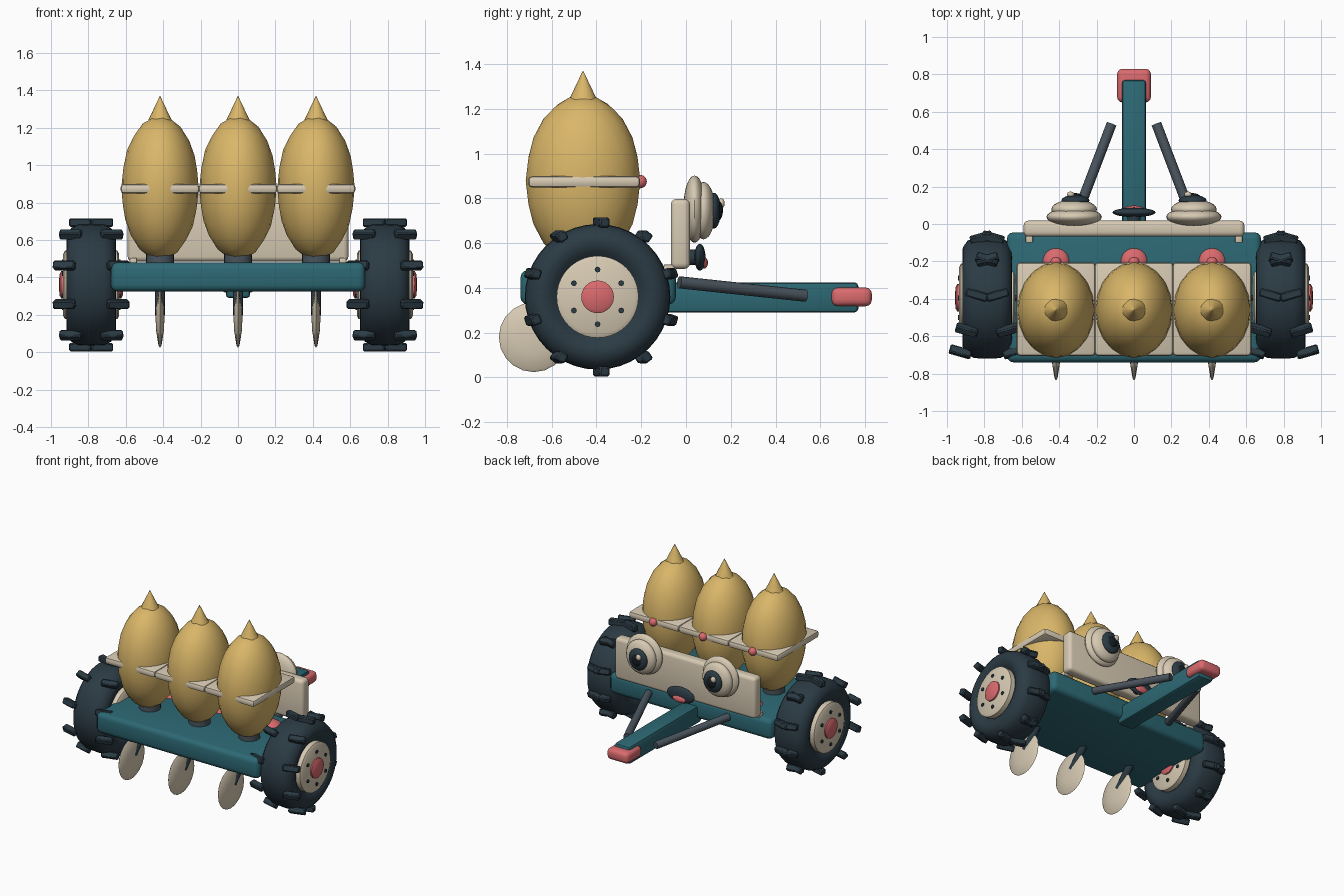
import bpy, bmesh
from math import radians, pi, cos, sin
from mathutils import Matrix, Vector

if "Cube" in bpy.data.objects:
    bpy.data.objects.remove(bpy.data.objects["Cube"])


def material(name, r, g, b):
    m = bpy.data.materials.new(name)
    m.use_nodes = True
    m.diffuse_color = (r, g, b, 1)
    m.node_tree.nodes["Principled BSDF"].inputs["Base Color"].default_value = (r, g, b, 1)
    return m


TEAL = material("teal paint", 0.026, 0.14, 0.175)
GOLD = material("golden yellow", 0.70, 0.47, 0.14)
CREAM = material("cream", 0.68, 0.59, 0.45)
PINK = material("coral pink", 0.70, 0.145, 0.155)
RUBBER = material("dark slate rubber", 0.024, 0.043, 0.058)
STEEL = material("grey steel", 0.068, 0.088, 0.11)
BLACK = material("pupil black", 0.008, 0.012, 0.016)


def finish(name, bm, mat, smooth=40):
    """Turn a bmesh into a shaded object."""
    bmesh.ops.recalc_face_normals(bm, faces=bm.faces)
    mesh = bpy.data.meshes.new(name)
    bm.to_mesh(mesh)
    bm.free()
    mesh.materials.append(mat)
    ob = bpy.data.objects.new(name, mesh)
    bpy.context.scene.collection.objects.link(ob)
    if smooth:
        bpy.ops.object.select_all(action='DESELECT')
        ob.select_set(True)
        bpy.context.view_layer.objects.active = ob
        bpy.ops.object.shade_smooth_by_angle(angle=radians(smooth))
    return ob


def box(name, lo, hi, mat, bevel=0.02, segments=2):
    lo, hi = Vector(lo), Vector(hi)
    bm = bmesh.new()
    bmesh.ops.create_cube(bm, size=1, matrix=Matrix.Translation((lo + hi) / 2)
                          @ Matrix.Diagonal((*(hi - lo), 1)))
    if bevel:
        bmesh.ops.bevel(bm, geom=bm.edges[:], offset=bevel, segments=segments,
                        profile=0.5, affect='EDGES')
    return finish(name, bm, mat)


def ball(name, centre, radii, mat, ico=0):
    bm = bmesh.new()
    m = Matrix.Translation(centre) @ Matrix.Diagonal((*radii, 1))
    if ico:
        bmesh.ops.create_icosphere(bm, subdivisions=ico, radius=1, matrix=m)
    else:
        bmesh.ops.create_uvsphere(bm, u_segments=24, v_segments=14, radius=1, matrix=m)
    return finish(name, bm, mat)


def rod(name, a, b, r1, mat, r2=None, sides=12):
    a, b = Vector(a), Vector(b)
    turn = (b - a).to_track_quat('Z', 'Y').to_matrix().to_4x4()
    bm = bmesh.new()
    bmesh.ops.create_cone(bm, cap_ends=True, segments=sides, radius1=r1,
                          radius2=r1 if r2 is None else r2, depth=(b - a).length,
                          matrix=Matrix.Translation((a + b) / 2) @ turn)
    return finish(name, bm, mat)


def lathe_x(name, profile, centre, mat, steps=40):
    """Spin a closed (offset, radius) profile around the x axis."""
    bm = bmesh.new()
    verts = [bm.verts.new((x, 0, r)) for x, r in profile]
    edges = [bm.edges.new((v, verts[(i + 1) % len(verts)])) for i, v in enumerate(verts)]
    bmesh.ops.spin(bm, geom=verts + edges, cent=(0, 0, 0), axis=(1, 0, 0),
                   angle=2 * pi, steps=steps, use_merge=True)
    bmesh.ops.remove_doubles(bm, verts=bm.verts, dist=0.0001)
    bmesh.ops.translate(bm, verts=bm.verts, vec=centre)
    return finish(name, bm, mat)


# Frame, tongue and hitch
box("frame", (-0.68, -0.74, 0.325), (0.68, -0.045, 0.48), TEAL, 0.035, 3)
box("tongue", (-0.065, -0.1, 0.29), (0.065, 0.77, 0.425), TEAL, 0.018)
box("hitch", (-0.09, 0.65, 0.318), (0.09, 0.83, 0.402), PINK, 0.028, 3)
for side, s in (("left", 1), ("right", -1)):
    rod(side + "_strut", (s * 0.335, -0.03, 0.425), (s * 0.12, 0.535, 0.365), 0.027, STEEL)

# Wheels
half = [(0.0, 0.325), (0.07, 0.322), (0.105, 0.305), (0.13, 0.27), (0.133, 0.235), (0.12, 0.205), (0.1, 0.18)]
tyre = half + [(-x, r) for x, r in reversed(half[1:])]
WY, WZ = -0.395, 0.36
for side, s in (("left", 1), ("right", -1)):
    c = Vector((s * 0.785, WY, WZ))
    lathe_x(side + "_tyre", tyre, c, RUBBER)
    rim = [(0.15, 0), (0.15, 0.165), (0.14, 0.183), (-0.14, 0.183), (-0.15, 0.165), (-0.15, 0)]
    lathe_x(side + "_rim", rim, c, CREAM)
    hub = [(0.172, 0), (0.17, 0.055), (0.16, 0.073), (-0.16, 0.073), (-0.17, 0.055), (-0.172, 0)]
    lathe_x(side + "_hub", hub, c, PINK, 24)
    for k in range(6):
        a = k * pi / 3
        p = c + Vector((0, 0.122 * sin(a), 0.122 * cos(a)))
        rod(f"{side}_bolt_{k + 1}", p - Vector((0.157, 0, 0)), p + Vector((0.157, 0, 0)), 0.013, RUBBER, sides=8)
    # Tread bars lean to form open chevrons
    bm = bmesh.new()
    for k in range(10):
        for lean in (1, -1):
            m = (Matrix.Translation(c) @ Matrix.Rotation(radians(16 * lean), 4, 'Z')
                 @ Matrix.Rotation(k * pi / 5, 4, 'X')
                 @ Matrix.Translation((lean * 0.058, 0, 0.333))
                 @ Matrix.Diagonal((0.12, 0.045, 0.045, 1)))
            bmesh.ops.create_cube(bm, size=1, matrix=m)
    bmesh.ops.bevel(bm, geom=bm.edges[:], offset=0.007, segments=1, affect='EDGES')
    finish(side + "_tread", bm, RUBBER)

# Seed hoppers with their belts, collars, knobs and furrow discs
for name, x in (("right", -0.417), ("middle", 0), ("left", 0.417)):
    ball(name + "_hopper", (x, -0.46, 0.878), (0.207, 0.256, 0.385), GOLD, ico=3)
    rod(name + "_hopper_tip", (x, -0.46, 1.225), (x, -0.46, 1.37), 0.07, GOLD, 0.001, 16)
    box(name + "_belt", (x - 0.21, -0.705, 0.848), (x + 0.21, -0.205, 0.9), CREAM, 0.018)
    ball(name + "_belt_stud", (x, -0.205, 0.875), (0.03, 0.03, 0.03), PINK)
    rod(name + "_collar", (x, -0.46, 0.46), (x, -0.46, 0.53), 0.075, STEEL, sides=20)
    ball(name + "_base_knob", (x, -0.2, 0.465), (0.075, 0.075, 0.045), PINK)
    disc = [(0.024, 0), (0.02, 0.07), (0.008, 0.145), (0, 0.156), (-0.008, 0.145), (-0.02, 0.07), (-0.024, 0)]
    lathe_x(name + "_furrow_disc", disc, (x, -0.68, 0.18), CREAM, 20)
    rod(name + "_disc_arm", (x, -0.52, 0.36), (x, -0.66, 0.2), 0.027, RUBBER)

# Face panel
box("face_panel", (-0.59, -0.068, 0.485), (0.59, 0.018, 0.797), CREAM, 0.025, 3)
for side, s in (("left", 1), ("right", -1)):
    box(side + "_panel_foot", (s * 0.56 - 0.02, -0.1, 0.47), (s * 0.56 + 0.02, -0.05, 0.505), CREAM, 0.006)

# Eyes: socket, eyeball, iris, pupil and glint
for side, s in (("left", 1), ("right", -1)):
    x = s * 0.32
    ball(side + "_eye_socket", (x, 0.038, 0.752), (0.148, 0.05, 0.15), CREAM)
    ball(side + "_eyeball", (x, 0.078, 0.745), (0.122, 0.053, 0.128), CREAM)
    ball(side + "_iris", (x * 0.98, 0.125, 0.745), (0.075, 0.03, 0.08), RUBBER)
    ball(side + "_pupil", (x * 0.98, 0.142, 0.745), (0.042, 0.023, 0.045), BLACK)
    ball(side + "_glint", (x * 0.98 - 0.025, 0.158, 0.778), (0.02, 0.015, 0.022), CREAM)

# Mouth and tongue tip
ball("mouth", (0, 0.062, 0.537), (0.115, 0.025, 0.06), RUBBER)
rod("mouth_mount", (0, 0, 0.537), (0, 0.06, 0.537), 0.035, RUBBER)
ball("mouth_tongue", (0, 0.08, 0.512), (0.055, 0.018, 0.026), PINK)
